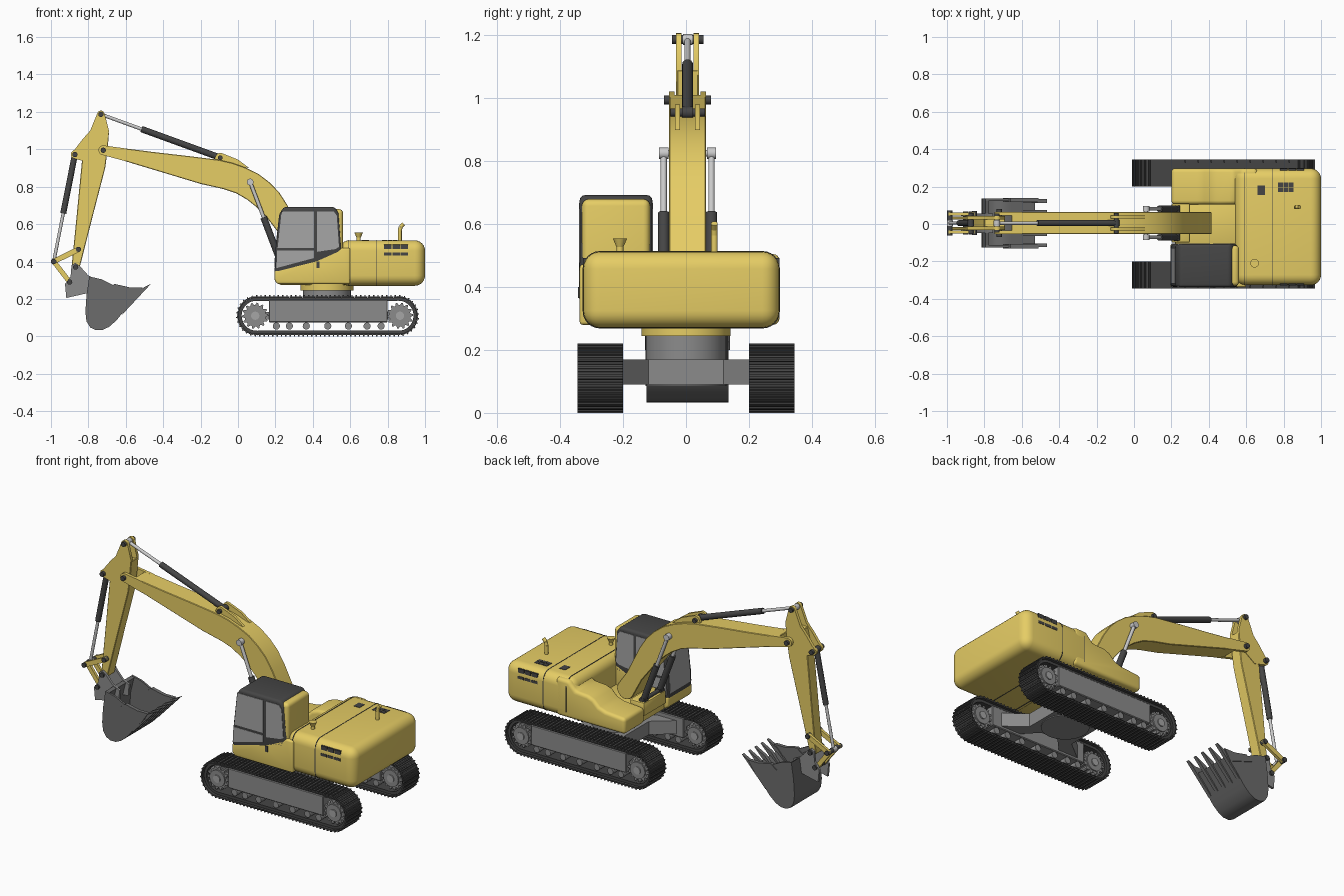
import bpy, bmesh, math
from mathutils import Vector, Matrix

def material(name, r, g, b):
    m = bpy.data.materials.new(name)
    m.diffuse_color = (r, g, b, 1)
    return m

YELLOW = material("yellow_paint", 0.79, 0.61, 0.13)
DARK = material("dark_rubber", 0.06, 0.06, 0.06)
GREY = material("steel", 0.26, 0.26, 0.26)
BUCKET = material("bucket_steel", 0.15, 0.15, 0.15)
GLASS = material("glass", 0.38, 0.38, 0.38)
CHROME = material("chrome", 0.6, 0.6, 0.6)
YC = 0.005  # centre plane of the digging arm

def finish(name, bm, mat, bevel=0, seg=4):
    bmesh.ops.recalc_face_normals(bm, faces=bm.faces)
    if bevel:
        edges = [e for e in bm.edges if e.calc_face_angle(0) > 0.6]
        bmesh.ops.bevel(bm, geom=edges, offset=bevel, segments=seg, profile=0.5,
                        affect='EDGES', clamp_overlap=True)
    me = bpy.data.meshes.new(name)
    bm.to_mesh(me)
    bm.free()
    me.materials.append(mat)
    ob = bpy.data.objects.new(name, me)
    bpy.context.collection.objects.link(ob)
    return ob

def add_prism(bm, pts, a, b, plane='xz'):
    put = (lambda p, t: (p[0], t, p[1])) if plane == 'xz' else (lambda p, t: (p[0], p[1], t))
    lo, hi = ([bm.verts.new(put(p, t)) for p in pts] for t in (a, b))
    bm.faces.new(lo)
    bm.faces.new(hi[::-1])
    for i in range(len(pts)):
        j = (i + 1) % len(pts)
        bm.faces.new((lo[i], lo[j], hi[j], hi[i]))

def prism(name, pts, a, b, mat, bevel=0, seg=3, plane='xz'):
    bm = bmesh.new()
    add_prism(bm, pts, a, b, plane)
    return finish(name, bm, mat, bevel, seg)

def box(name, x0, x1, y0, y1, z0, z1, mat, bevel=0, seg=4):
    return prism(name, [(x0, z0), (x1, z0), (x1, z1), (x0, z1)], y0, y1, mat, bevel, seg)

def rod(name, p, q, r, mat, r2=None, n=24):
    p, q = Vector(p), Vector(q)
    d = q - p
    m = Matrix.Translation((p + q) / 2) @ d.to_track_quat('Z', 'Y').to_matrix().to_4x4()
    bm = bmesh.new()
    bmesh.ops.create_cone(bm, cap_ends=True, segments=n, radius1=r,
                          radius2=r if r2 is None else r2, depth=d.length, matrix=m)
    return finish(name, bm, mat)

def pin(name, x, z, half, r, mat=DARK, y=YC):
    return rod(name, (x, y - half, z), (x, y + half, z), r, mat)

def cylinder(name, base, end, split, y, r):
    # hydraulic ram: dark barrel, bright rod, eye at each end
    b, e = Vector((base[0], y, base[1])), Vector((end[0], y, end[1]))
    m = b.lerp(e, split)
    rod(name + "_barrel", b, m, r, DARK)
    rod(name + "_rod", m, e, r * 0.55, CHROME)
    pin(name + "_base_eye", *base, 0.017, r * 1.1, DARK, y)
    pin(name + "_rod_eye", *end, 0.015, r * 1.0, CHROME, y)

def arc(cx, cz, r, a0, a1, n=10):
    return [(cx + r * math.cos(math.radians(a0 + (a1 - a0) * i / n)),
             cz + r * math.sin(math.radians(a0 + (a1 - a0) * i / n))) for i in range(n + 1)]

def link(name, p, q, r, y0, y1, mat):
    # flat bar with round ends
    a = math.degrees(math.atan2(q[1] - p[1], q[0] - p[0]))
    return prism(name, arc(*p, r, a + 90, a + 270) + arc(*q, r, a - 90, a + 90), y0, y1, mat)

# tracks
X0, X1, ZC, R, N = 0.10, 0.858, 0.11, 0.098, 92
STRAIGHT = X1 - X0
def on_track(s):
    half = STRAIGHT + math.pi * R
    flip = s >= half
    s -= half if flip else 0
    if s < STRAIGHT:
        x, z, a = s - STRAIGHT / 2, R, 0
    else:
        a = -(s - STRAIGHT) / R
        x, z = STRAIGHT / 2 - R * math.sin(a), R * math.cos(a)
    if flip:
        x, z, a = -x, -z, a + math.pi
    return Matrix.Translation(((X0 + X1) / 2 + x, 0, ZC + z)) @ Matrix.Rotation(-a, 4, 'Y')

for s, side in ((-1, "near"), (1, "far")):
    y = s * 0.2725
    bm = bmesh.new()
    pitch = 2 * (STRAIGHT + math.pi * R) / N
    for i in range(N):
        m = Matrix.Translation((0, y, 0)) @ on_track(i * pitch)
        for w, h, z, wid in ((pitch * .98, .008, .002, .145), (pitch * .3, .008, .008, .145), (pitch, .016, -.01, .11)):
            bmesh.ops.create_cube(bm, size=1, matrix=m @ Matrix.Translation((0, 0, z)) @ Matrix.Diagonal((w, wid, h, 1)))
    finish(side + "_track_shoes", bm, DARK)
    box(side + "_track_frame", 0.165, 0.80, y - 0.06, y + 0.06, 0.075, 0.195, GREY, 0.004, 1)
    for x, end in ((X0 - 0.008, "front"), (X1 + 0.008, "rear")):
        teeth = [(x + (0.07 if i % 4 < 2 else 0.057) * math.cos(i * math.pi / 28),
                  ZC + (0.07 if i % 4 < 2 else 0.057) * math.sin(i * math.pi / 28)) for i in range(56)]
        prism(f"{side}_{end}_sprocket", teeth, y - 0.05, y + 0.05, GREY)
        pin(f"{side}_{end}_wheel", x, ZC, 0.058, 0.05, GREY, y)
        pin(f"{side}_{end}_hub", x, ZC, 0.064, 0.022, GLASS, y)
        box(f"{side}_{end}_axle_arm", min(x, 0.48), max(x, 0.48), y - 0.03, y + 0.03, 0.09, 0.13, GREY)
    for x in (0.205, 0.275, 0.365, 0.48, 0.59, 0.69, 0.765):
        pin(side + "_roller", x, 0.055, 0.055, 0.019, GREY, y)

# undercarriage and turntable
quarter = [(0.33, 0.12), (0.21, 0.215), (0.34, 0.215), (0.42, 0.13)]
top = quarter + [(0.95 - x, y) for x, y in quarter[::-1]]
prism("cross_frame", top + [(x, -y) for x, y in top[::-1]], 0.09, 0.17, GREY, plane='xy')
rod("turntable_base", (0.475, 0, 0.085), (0.475, 0, 0.25), 0.128, GREY, n=48)
rod("turntable_ring", (0.475, 0, 0.245), (0.475, 0, 0.28), 0.142, YELLOW, n=48)

# upper body
box("engine_body", 0.54, 1.0, -0.327, 0.297, 0.27, 0.513, YELLOW, 0.055, 6)
box("centre_deck", 0.22, 0.62, -0.12, 0.12, 0.275, 0.34, YELLOW, 0.01, 2)
prism("side_deck", [(0.20, 0.28), (0.20, 0.375), (0.33, 0.385), (0.375, 0.40), (0.41, 0.435), (0.45, 0.45),
                    (0.53, 0.455), (0.575, 0.505), (0.66, 0.505), (0.66, 0.28)], 0.105, 0.297, YELLOW, 0.02, 4)
for x in (0.59, 0.742):
    box("body_seam", x - 0.002, x + 0.002, -0.3285, 0.2985, 0.2685, 0.5145, DARK)
    ob = bpy.context.collection.objects[-1]
    bm = bmesh.new()
    bm.from_mesh(ob.data)
    corners = [e for e in bm.edges if abs(e.verts[0].co.x - e.verts[1].co.x) > 0.003]
    bmesh.ops.bevel(bm, geom=corners, offset=0.055, segments=6, profile=0.5, affect='EDGES')
    bm.to_mesh(ob.data)
    bm.free()
for y in (-0.327, 0.297):
    for i in range(3):
        x = 0.78 + i * 0.045
        box("side_vent", x, x + 0.04, y - 0.002, y + 0.002, 0.432, 0.448, DARK)
        rod_y = y * (0.985 if y < 0 else 0.983)
        box("upper_side_vent", x, x + 0.04, rod_y - 0.005, rod_y + 0.005, 0.468, 0.492, DARK)
box("small_top_vent", 0.66, 0.70, 0.155, 0.205, 0.50, 0.515, DARK)
for i in range(6):
    x, y = 0.77 + (i % 3) * 0.029, 0.172 + (i // 3) * 0.027
    box("top_vent", x, x + 0.026, y, y + 0.023, 0.50, 0.515, DARK)

# exhaust pipe and filler funnel
pipe = [(0.865, 0.09, 0.50), (0.865, 0.09, 0.565), (0.87, 0.09, 0.585), (0.885, 0.09, 0.602)]
for a, b in zip(pipe, pipe[1:]):
    rod("exhaust_pipe", a, b, 0.0105, YELLOW)
rod("filler_neck", (0.645, -0.21, 0.50), (0.645, -0.21, 0.53), 0.011, YELLOW)
rod("filler_funnel", (0.645, -0.21, 0.525), (0.645, -0.21, 0.555), 0.010, YELLOW, 0.023)

# cab
prism("cab_base", [(0.21, 0.28), (0.195, 0.30), (0.195, 0.352), (0.41, 0.407), (0.555, 0.472), (0.60, 0.472),
                   (0.60, 0.28)], -0.338, -0.107, YELLOW, 0.01, 3)
prism("cab_frame", [(0.195, 0.33), (0.20, 0.46), (0.222, 0.655), (0.245, 0.692), (0.515, 0.692), (0.54, 0.66),
                    (0.553, 0.47), (0.553, 0.42)], -0.338, -0.107, DARK, 0.016, 4)
box("cab_rear_panel", 0.50, 0.562, -0.331, -0.114, 0.33, 0.68, YELLOW, 0.022, 4)
panes = {"upper_door_glass": [(0.212, 0.472), (0.233, 0.668), (0.405, 0.668), (0.405, 0.472)],
         "upper_rear_glass": [(0.423, 0.452), (0.423, 0.668), (0.512, 0.668), (0.528, 0.645), (0.54, 0.478), (0.52, 0.466)],
         "lower_door_glass": [(0.203, 0.364), (0.208, 0.458), (0.405, 0.458), (0.405, 0.418)]}
for name, pts in panes.items():
    prism(name, pts, -0.3405, -0.1045, GLASS)
prism("windscreen", [(0.194, 0.37), (0.1985, 0.46), (0.2195, 0.648), (0.235, 0.648), (0.21, 0.37)],
      -0.318, -0.127, GLASS)
box("door_handle", 0.42, 0.436, -0.343, -0.33, 0.365, 0.40, DARK)

# boom
prism("boom", [(-0.655, 1.011), (-0.45, 0.985), (-0.25, 0.962), (-0.10, 0.943), (-0.03, 0.927), (0.04, 0.902),
               (0.11, 0.868), (0.17, 0.822), (0.22, 0.77), (0.265, 0.70), (0.305, 0.62), (0.35, 0.53)]
      + arc(0.36, 0.42, 0.055, 30, -150) + [(0.25, 0.51), (0.20, 0.575), (0.15, 0.64), (0.10, 0.69), (0.05, 0.73), (-0.01, 0.765),
               (-0.08, 0.788), (-0.20, 0.815), (-0.655, 0.952)], YC - 0.059, YC + 0.059, YELLOW, 0.003, 1)
for s in (-1, 1):
    y = YC + s * 0.05
    prism("boom_tip_cheek", arc(-0.72, 0.995, 0.026, 90, 250) + [(-0.60, 0.936), (-0.60, 1.004)], y - 0.009, y + 0.009, YELLOW)
    y = YC + s * 0.032
    prism("ram_bracket", [(-0.128, 0.94)] + arc(-0.095, 0.955, 0.026, 160, 60, 6) + [(0.0, 0.945), (0.06, 0.90), (-0.1, 0.92)],
          y - 0.008, y + 0.008, YELLOW)
    cylinder("boom_ram", (0.225, 0.405), (0.065, 0.825), 0.55, YC + s * 0.076, 0.018)
pin("boom_ram_cross_pin", 0.065, 0.825, 0.09, 0.010, CHROME)
pin("boom_ram_base_pin", 0.225, 0.405, 0.095, 0.012)
box("boom_ram_mount", 0.20, 0.30, -0.10, 0.11, 0.32, 0.40, YELLOW, 0.01, 2)
cylinder("stick_ram", (-0.095, 0.955), (-0.733, 1.187), 0.66, YC, 0.017)
pin("stick_ram_pin", -0.095, 0.955, 0.055, 0.013)
pin("stick_pivot_pin", -0.72, 0.995, 0.075, 0.014)

# stick
prism("stick", [(-0.69, 1.09), (-0.697, 1.0), (-0.71, 0.90), (-0.78, 0.63)] + arc(-0.868, 0.37, 0.022, 0, -180, 8)
      + [(-0.865, 0.62), (-0.835, 0.93), (-0.80, 1.08)], YC - 0.034, YC + 0.034, YELLOW, 0.003, 1)
for s in (-1, 1):
    y = YC + s * 0.028
    prism("stick_bracket", arc(-0.733, 1.187, 0.02, 20, 160, 6) + [(-0.79, 1.10), (-0.83, 1.055), (-0.872, 1.0)]
          + arc(-0.872, 0.972, 0.022, 140, 260, 6) + [(-0.80, 0.93), (-0.70, 1.0), (-0.69, 1.10)], y - 0.009, y + 0.009, YELLOW)
    y = YC + s * 0.048
    link("rocker_link", (-0.985, 0.40), (-0.853, 0.465), 0.014, y - 0.008, y + 0.008, YELLOW)
    y = YC + s * 0.028
    link("bucket_link", (-0.985, 0.40), (-0.90, 0.29), 0.013, y - 0.008, y + 0.008, YELLOW)
    y = YC + s * 0.045
    prism("bucket_ear", [(-0.925, 0.28), (-0.918, 0.205), (-0.83, 0.225), (-0.76, 0.24), (-0.755, 0.305), (-0.80, 0.325),
                         (-0.845, 0.375), (-0.87, 0.393), (-0.89, 0.38), (-0.895, 0.32)], y - 0.007, y + 0.007, GREY)
cylinder("bucket_ram", (-0.872, 0.972), (-0.985, 0.40), 0.55, YC, 0.016)
for x, z, w in ((-0.733, 1.187, 0.05), (-0.872, 0.972, 0.055), (-0.985, 0.40, 0.066), (-0.853, 0.465, 0.064),
                (-0.90, 0.29, 0.062), (-0.868, 0.37, 0.062)):
    pin("arm_pin", x, z, w, 0.014)

# bucket
shell = [(-0.795, 0.32), (-0.81, 0.22), (-0.816, 0.13), (-0.81, 0.08), (-0.79, 0.047), (-0.76, 0.033),
         (-0.725, 0.034), (-0.69, 0.05), (-0.65, 0.085), (-0.59, 0.16), (-0.53, 0.225)]
inner = [(x + (-0.70 - x) * 0.09, z + (0.2 - z) * 0.09) for x, z in shell[1:-1]]
prism("bucket_shell", shell + inner[::-1] + [(-0.778, 0.31)], -0.125, 0.135, BUCKET)
for y in (-0.125, 0.123):
    prism("bucket_side", shell + [(-0.58, 0.258), (-0.66, 0.27), (-0.73, 0.305)], y, y + 0.012, BUCKET)
    prism("side_cutter", [(-0.70, 0.25), (-0.66, 0.28), (-0.58, 0.262), (-0.51, 0.262), (-0.55, 0.20)], y - 0.005, y + 0.017, BUCKET)
for i in range(5):
    y = -0.113 + i * 0.059
    prism("bucket_tooth", [(-0.62, 0.115), (-0.465, 0.281), (-0.535, 0.245), (-0.60, 0.17)], y - 0.01, y + 0.01, BUCKET)

# smooth shading with sharp edges kept
bpy.ops.object.select_all(action='SELECT')
bpy.context.view_layer.objects.active = bpy.context.collection.objects[0]
bpy.ops.object.shade_smooth_by_angle(angle=math.radians(32))
